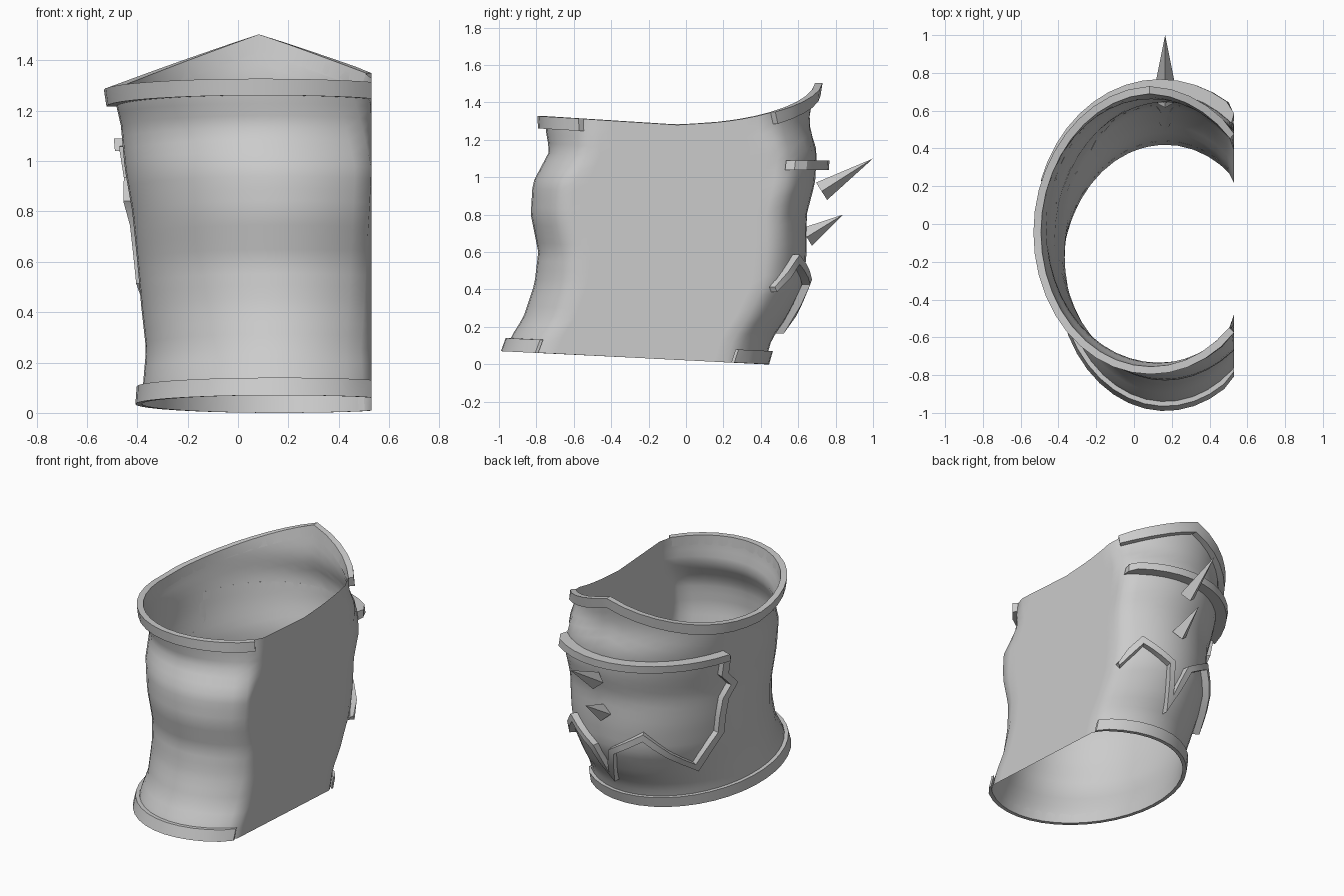
import bpy, bmesh, math
from mathutils import Vector

cube = bpy.data.objects.get("Cube")
if cube:
    bpy.data.objects.remove(cube, do_unlink=True)

gray = bpy.data.materials.new("plain_gray")
gray.use_nodes = True
gray.diffuse_color = (0.6, 0.6, 0.6, 1)
gray.node_tree.nodes["Principled BSDF"].inputs["Base Color"].default_value = (0.6, 0.6, 0.6, 1)

CUT = 0.53  # plane of the flat side
# height, front y, back y, side x, centre x
PROFILE = [
    (0.0, -0.99, 0.42, -0.385, 0.165), (0.14, -0.94, 0.46, -0.375, 0.165),
    (0.25, -0.87, 0.54, -0.365, 0.165), (0.43, -0.81, 0.63, -0.385, 0.165),
    (0.6, -0.79, 0.645, -0.40, 0.165), (0.8, -0.83, 0.645, -0.42, 0.165),
    (0.97, -0.82, 0.69, -0.45, 0.16), (1.14, -0.73, 0.70, -0.465, 0.13),
    (1.25, -0.75, 0.665, -0.49, 0.10), (1.32, -0.755, 0.66, -0.495, 0.09),
    (1.5, -0.76, 0.69, -0.52, 0.085)]


def section(z):
    z = min(max(z, 0), 1.499)
    for low, high in zip(PROFILE, PROFILE[1:]):
        if z <= high[0]:
            f = (z - low[0]) / (high[0] - low[0])
            return [p + (q - p) * f for p, q in zip(low[1:], high[1:])]


def point(a, z, off=0.0):
    """Point on the shell; angle 0 is the front, pi the back."""
    front, back, side, cx = section(z)
    rx, ry = cx - side, (back - front) / 2
    n = Vector((math.sin(a) * ry, -math.cos(a) * rx)).normalized() * off
    x = cx + rx * math.sin(a) + n.x
    y = (front + back) / 2 - ry * math.cos(a) + n.y
    return Vector((min(x, CUT), y, z))


def bottom_z(a):
    return 0.035 + 0.035 * math.cos(a)


def top_z(a):
    z = 1.28 + 0.045 * max(math.cos(a), 0)
    if math.cos(a) < 0:
        z = max(z, 1.5 - 0.36 * abs(0.6 * math.sin(a)))
    return z


def finish(name, bm, angle=None):
    bmesh.ops.recalc_face_normals(bm, faces=bm.faces)
    mesh = bpy.data.meshes.new(name)
    bm.to_mesh(mesh)
    bm.free()
    mesh.materials.append(gray)
    ob = bpy.data.objects.new(name, mesh)
    bpy.context.collection.objects.link(ob)
    if angle:
        bpy.ops.object.select_all(action='DESELECT')
        bpy.context.view_layer.objects.active = ob
        ob.select_set(True)
        bpy.ops.object.shade_smooth_by_angle(angle=math.radians(angle))
    return ob


def strip(name, path, width, thick, step=0.12):
    """Raised band that follows a path of (angle, height) on the shell."""
    pts = [Vector(path[0])]
    for p, q in zip(path, path[1:]):
        p, q = Vector(p), Vector(q)
        n = max(1, round((q - p).length / step))
        pts += [p.lerp(q, (i + 1) / n) for i in range(n)]
    flat = [Vector((p.x * 0.6, p.y)) for p in pts]
    bm = bmesh.new()
    rings = []
    for i, p in enumerate(flat):
        d1 = (p - flat[max(i - 1, 0)]).normalized()
        d2 = (flat[min(i + 1, len(flat) - 1)] - p).normalized()
        t = (d1 + d2).normalized()
        ref = d2 if d2.length else d1
        side = Vector((-t.y, t.x)) * (width / 2 / max(0.45, t.dot(ref)))
        ring = []
        for s, off in ((-1, 0), (-1, thick), (1, thick), (1, 0)):
            c = p + side * s
            ring.append(bm.verts.new(point(c.x / 0.6, c.y, off)))
        rings.append(ring)
    for r, s in zip(rings, rings[1:]):
        for k in range(4):
            bm.faces.new((r[k], r[(k + 1) % 4], s[(k + 1) % 4], s[k]))
    bm.faces.new(rings[0])
    bm.faces.new(rings[-1])
    return finish(name, bm, 25)


# Open tube with one side cut flat
COLS, ROWS = 48, 26
bm = bmesh.new()
grid = []
for j in range(ROWS + 1):
    row = []
    for i in range(COLS):
        a = 2 * math.pi * i / COLS
        z0, z1 = bottom_z(a), top_z(a)
        row.append(bm.verts.new(point(a, z0 + (z1 - z0) * j / ROWS)))
    grid.append(row)
for j in range(ROWS):
    for i in range(COLS):
        k = (i + 1) % COLS
        bm.faces.new((grid[j][i], grid[j][k], grid[j + 1][k], grid[j + 1][i]))
finish("shell", bm, 50)

# Rims along both openings, ending at the flat side
SEG = 30


def rim(name, edge, shift, width, thick, right):
    start, end = -right, -(math.pi + math.pi - (math.pi - right))
    start, end = right, right - 2 * math.pi + (math.pi - 2 * right)
    path = []
    for i in range(SEG + 1):
        a = start + (end - start) * i / SEG
        path.append((a, edge(a) + shift))
    strip(name, path, width, thick, step=1)


rim("top_rim", top_z, -0.031, 0.066, 0.04, 0.78)
rim("bottom_rim", bottom_z, 0.035, 0.07, 0.025, 0.73)

# Raised border of the back plate
BACK = math.pi
top_path = [(BACK - 0.68 + 1.91 * i / 14, 1.065) for i in range(15)]
strip("plate_top_border", top_path, 0.05, 0.07, step=1)

peak = [(0.12, 0.44), (0.45, 0.56)]
edge = [(-0.69, 0.40)] + [(-b, z) for b, z in reversed(peak)] + [(0, 0.21)] + peak
edge += [(0.92, 0.30), (1.2, 0.52), (1.22, 0.75), (1.3, 0.84), (1.2, 0.93), (1.23, 1.06)]
strip("plate_lower_border", [(BACK + b, z) for b, z in edge], 0.04, 0.045)

# Four-sided spikes on the back
for name, base, tip in (("upper_spike", (0.165, 0.725, 0.925), (0.165, 1.0, 1.1)),
                        ("lower_spike", (0.165, 0.645, 0.68), (0.165, 0.84, 0.80))):
    base, tip = Vector(base), Vector(tip)
    axis = tip - base
    bm = bmesh.new()
    bmesh.ops.create_cone(bm, cap_ends=True, segments=4, radius1=0.055, radius2=0,
                          depth=axis.length)
    bmesh.ops.remove_doubles(bm, verts=bm.verts, dist=0.0001)
    ob = finish(name, bm)
    ob.rotation_mode = 'QUATERNION'
    ob.rotation_quaternion = axis.to_track_quat('Z', 'Y')
    ob.location = (base + tip) / 2
